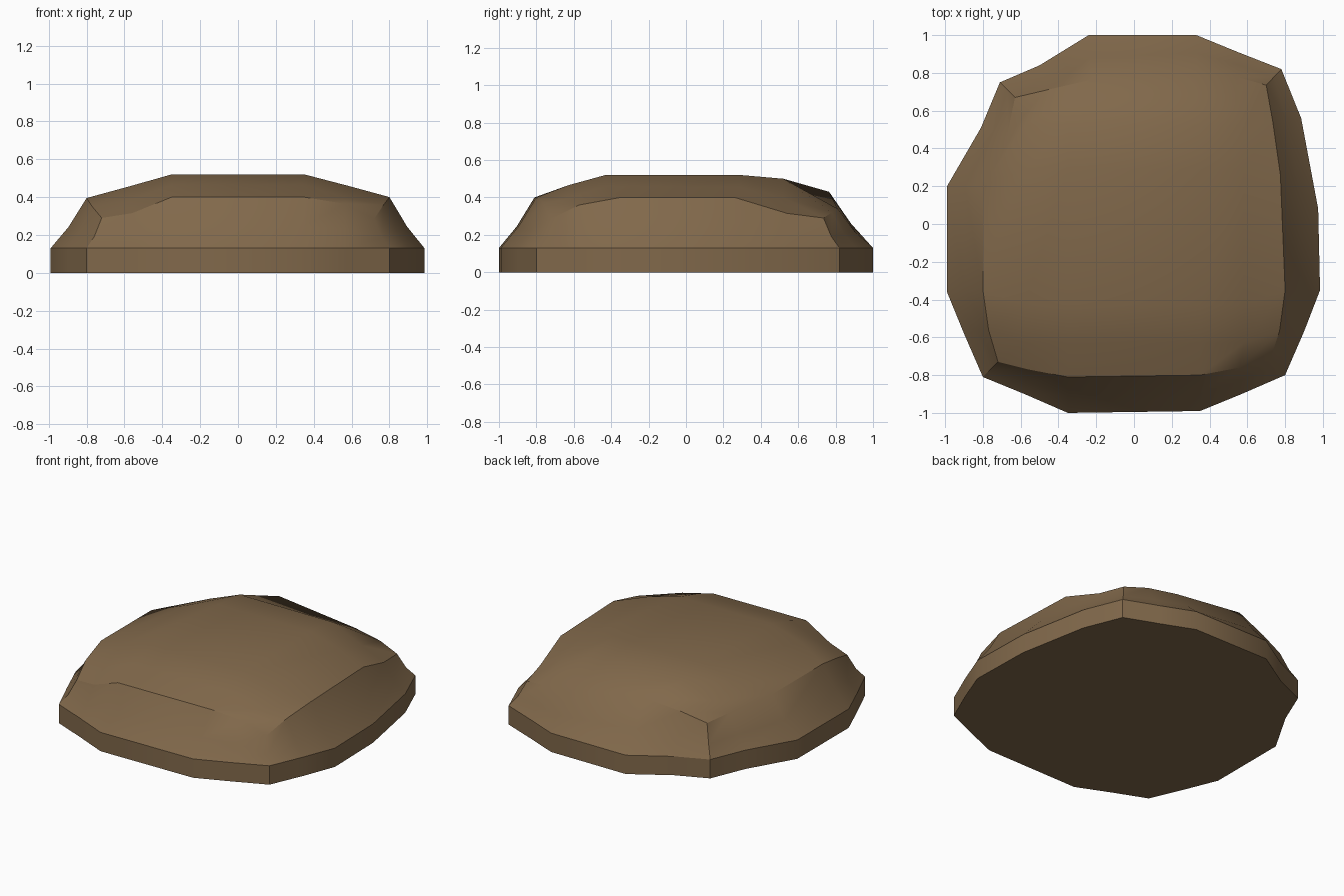
import bpy, bmesh, math

if "Cube" in bpy.data.objects:
    bpy.data.objects.remove(bpy.data.objects["Cube"])

# Ground outline, 5 steps per side, counter-clockwise from front-left corner
base = [(-.80, -.81), (-.58, -.90), (-.35, -1.0), (.35, -.99), (.57, -.90),
        (.80, -.80), (.90, -.57), (.985, -.35), (.975, .08), (.885, .56),
        (.78, .82), (.55, .91), (.33, 1.0), (-.24, 1.0), (-.50, .84),
        (-.71, .75), (-.81, .51), (-.99, .20), (-.99, -.36), (-.90, -.58)]

# Shoulder where the bulging sides meet the domed top
shoulder = [(-.72, -.73, .29), (-.56, -.77, .315), (-.35, -.81, .40), (.35, -.80, .40), (.56, -.76, .365),
            (.72, -.72, .285), (.77, -.57, .36), (.80, -.35, .40), (.775, .26, .40), (.735, .54, .315),
            (.70, .735, .29), (.54, .78, .32), (.33, .81, .34), (-.22, .765, .43), (-.46, .71, .38),
            (-.63, .67, .33), (-.67, .48, .34), (-.80, .20, .395), (-.80, -.35, .395), (-.77, -.56, .35)]

# Inner top grid: columns, rows and heights
cols = [-.58, -.35, .35, .58]
rows = [-.63, -.43, .29, .52]
heights = [[.38, .465, .465, .395],
           [.455, .52, .52, .46],
           [.455, .52, .52, .455],
           [.41, .50, .50, .40]]

bm = bmesh.new()
N = len(base)


def ring(points):
    return [bm.verts.new(p) for p in points]


# Side walls: upright foot, then a slope up to the shoulder
low = [(x, y, .13) for x, y in base]
mid = [((a[0] + b[0]) / 2, (a[1] + b[1]) / 2, (a[2] + b[2]) / 2 - .02)
       for a, b in zip(low, shoulder)]
rings = [ring([(x, y, 0) for x, y in base]), ring(low), ring(mid), ring(shoulder)]
for a, b in zip(rings, rings[1:]):
    for i in range(N):
        k = (i + 1) % N
        bm.faces.new((a[i], a[k], b[k], b[i]))

# Flat underside
bm.faces.new(rings[0][::-1])

# Domed top, joined to the shoulder ring
edge = rings[3]
grid = [[None] * 6 for _ in range(6)]
for j in range(6):
    for i in range(6):
        if j == 0:
            v = edge[i]
        elif i == 5:
            v = edge[5 + j]
        elif j == 5:
            v = edge[15 - i]
        elif i == 0:
            v = edge[20 - j]
        else:
            v = bm.verts.new((cols[i - 1], rows[j - 1], heights[j - 1][i - 1]))
        grid[j][i] = v
for j in range(5):
    for i in range(5):
        bm.faces.new((grid[j][i], grid[j][i + 1], grid[j + 1][i + 1], grid[j + 1][i]))

bmesh.ops.recalc_face_normals(bm, faces=bm.faces)
mesh = bpy.data.meshes.new("rock")
bm.to_mesh(mesh)
bm.free()
rock = bpy.data.objects.new("rock", mesh)
bpy.context.collection.objects.link(rock)

# Brown stone
mat = bpy.data.materials.new("brown_stone")
mat.diffuse_color = (.22, .14, .07, 1)
mat.use_nodes = True
mat.node_tree.nodes["Principled BSDF"].inputs["Base Color"].default_value = mat.diffuse_color
mesh.materials.append(mat)

bpy.context.view_layer.objects.active = rock
rock.select_set(True)
bpy.ops.object.shade_smooth_by_angle(angle=math.radians(32))
